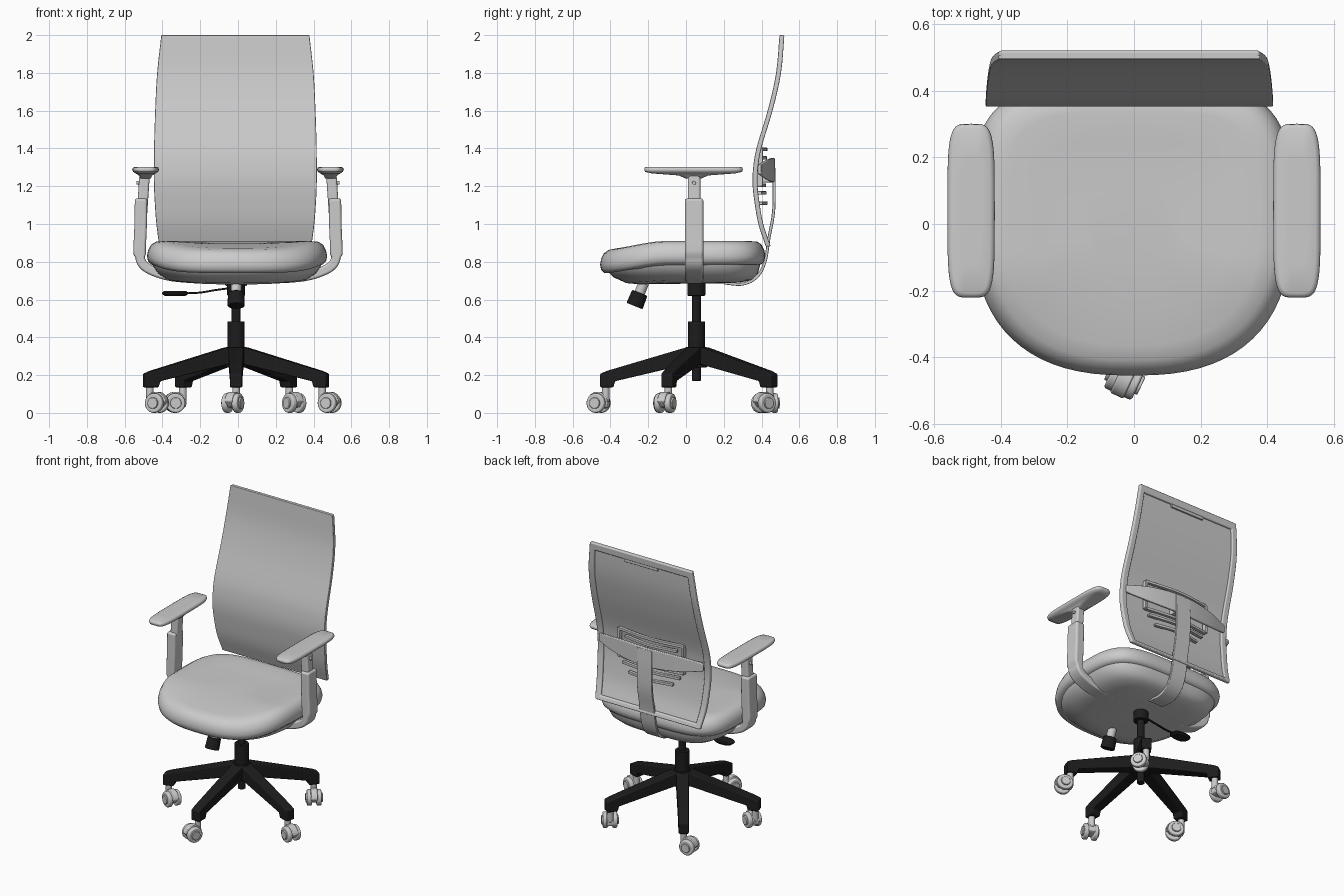
import bpy, bmesh, math
from mathutils import Vector as V

if "Cube" in bpy.data.objects:
    bpy.data.objects.remove(bpy.data.objects["Cube"])

black = bpy.data.materials.new("black_plastic")
black.diffuse_color = (0.012, 0.012, 0.012, 1)
black.use_nodes = True
black.node_tree.nodes["Principled BSDF"].inputs["Base Color"].default_value = black.diffuse_color
CX, CY = -0.01, 0.055  # column axis


def finish(name, bm, mat=None, bevel=0, angle=35):
    bmesh.ops.recalc_face_normals(bm, faces=bm.faces)
    me = bpy.data.meshes.new(name)
    bm.to_mesh(me)
    bm.free()
    for p in me.polygons:
        p.use_smooth = True
    me.set_sharp_from_angle(angle=math.radians(angle))
    ob = bpy.data.objects.new(name, me)
    bpy.context.collection.objects.link(ob)
    if mat:
        me.materials.append(mat)
    if bevel:
        add_bevel(ob, bevel)
    return ob


def add_bevel(ob, width):
    m = ob.modifiers.new("bevel", 'BEVEL')
    m.width, m.segments, m.harden_normals = width, 3, True
    m.limit_method, m.angle_limit = 'ANGLE', math.radians(40)


def loft(name, rings, mat=None, bevel=0, angle=35):
    bm = bmesh.new()
    vs = [[bm.verts.new(p) for p in r] for r in rings]
    n = len(vs[0])
    for a, b in zip(vs, vs[1:]):
        for i in range(n):
            bm.faces.new((a[i], a[(i + 1) % n], b[(i + 1) % n], b[i]))
    bm.faces.new(vs[0])
    bm.faces.new(vs[-1])
    return finish(name, bm, mat, bevel, angle)


def spline(pts, n=6):
    pts = [V(p) for p in pts]
    e = [2 * pts[0] - pts[1]] + pts + [2 * pts[-1] - pts[-2]]
    out = []
    for a, b, c, d in zip(e, e[1:], e[2:], e[3:]):
        for k in range(n):
            t = k / n
            out.append(0.5 * (2 * b + (c - a) * t + (2 * a - 5 * b + 4 * c - d) * t * t
                              + (3 * b - a - 3 * c + d) * t ** 3))
    return out + [pts[-1]]


def sweep(name, path, side, width, thick, mat=None, bevel=0.01):
    """Rectangular section along a path; width and thick are functions of 0..1."""
    side, rings, last = V(side), [], len(path) - 1
    for i, p in enumerate(path):
        nrm = (path[min(i + 1, last)] - path[max(i - 1, 0)]).normalized().cross(side)
        w, t = side * width(i / last) / 2, nrm * thick(i / last) / 2
        rings.append([p - w - t, p + w - t, p + w + t, p - w + t])
    return loft(name, rings, mat, bevel)


def rod(name, a, b, r, mat=None, bevel=0.004, r2=None):
    a, b = V(a), V(b)
    q = (b - a).to_track_quat('Z', 'Y')
    rings = [[p + q @ V((rr * math.cos(t), rr * math.sin(t), 0))
              for t in (k * math.tau / 28 for k in range(28))]
             for p, rr in ((a, r), (b, r2 or r))]
    return loft(name, rings, mat, bevel)


def prism(name, pts, half, origin, heading, mat=None, bevel=0.006):
    """Side profile (r, z) turned to a heading, with half width given by r."""
    d = V((math.cos(heading), math.sin(heading), 0))
    s, o = V((-d.y, d.x, 0)), V(origin)
    rings = [[o + d * r + s * k * half(r) + V((0, 0, z)) for r, z in pts] for k in (-1, 1)]
    return loft(name, rings, mat, bevel)


def box(name, c, size, bevel=0.004):
    path = [V(c) - V((0, 0, size[2] / 2)), V(c) + V((0, 0, size[2] / 2))]
    return sweep(name, path, (1, 0, 0), lambda t: size[0], lambda t: size[1], None, bevel)


def oval(a, front, back, nf, nb, count=72):
    out = []
    for k in range(count):
        t = k * math.tau / count
        c, s = math.cos(t), math.sin(t)
        n, b = (nb, back) if s > 0 else (nf, front)
        out.append((a * math.copysign(abs(c) ** (2 / n), c),
                    b * math.copysign(abs(s) ** (2 / n), s)))
    return out


# seat cushion and shell, both dropping towards the front
def seat_rings(table, drop):
    rings = []
    for sc, z, dy in table:
        ring = []
        for x, y in oval(0.477, 0.455, 0.42, 2.5, 4):
            f = min(max((-y * sc - 0.1) / 0.35, 0), 1)
            ring.append(V((x * sc - 0.005, y * sc + dy, z - drop * f * f * (3 - 2 * f))))
        rings.append(ring)
    return rings


loft("seat_cushion", seat_rings([(.3, .9, 0), (.6, .904, 0), (.8, .91, 0), (.9, .906, 0),
     (.955, .89, 0), (.988, .86, 0), (1, .83, 0), (.988, .803, 0), (.95, .785, 0)], .045), angle=60)
loft("seat_shell", seat_rings([(.95, .81, 0), (.93, .775, 0), (.87, .735, .015),
     (.76, .703, .03), (.6, .69, .03), (.3, .684, .02)], .02), angle=60)

# backrest: thin panel plus raised rear frame, sharing one curved grid
profile = spline([(.423, .88, .402), (.383, 1.0, .418), (.362, 1.12, .427), (.352, 1.22, .431),
                  (.358, 1.32, .431), (.378, 1.42, .43), (.435, 1.61, .424),
                  (.477, 1.8, .414), (.495, 2.0, .392)], 4)


def backrest(name, thick, border_only, bevel):
    cols = [-1, -.9, -.6, -.3, 0, .3, .6, .9, 1]
    bm = bmesh.new()
    g = [[bm.verts.new((CX - .004 + c * p.z, p.x, p.y)) for c in cols] for p in profile]
    for j in range(len(g) - 1):
        for i in range(len(cols) - 1):
            if not border_only or i in (0, len(cols) - 2) or j in (0, len(g) - 2):
                bm.faces.new((g[j][i], g[j][i + 1], g[j + 1][i + 1], g[j + 1][i]))
    for v in [v for v in bm.verts if not v.link_faces]:
        bm.verts.remove(v)
    ext = bmesh.ops.extrude_face_region(bm, geom=bm.faces[:], use_keep_orig=True)
    bmesh.ops.translate(bm, vec=(0, thick, 0),
                        verts=[e for e in ext["geom"] if isinstance(e, bmesh.types.BMVert)])
    return finish(name, bm, None, bevel)


backrest("back_panel", 0.012, False, 0.004)
backrest("back_frame", 0.026, True, 0.008)
box("frame_top_tab", (CX, .502, 1.945), (.26, .02, .03))

# rear support: spine, wing and lumbar slats
spine = spline([(CX, .463, 1.34), (CX, .467, 1.2), (CX, .463, 1.06), (CX, .44, .93),
                (CX, .418, .8), (CX, .375, .72), (CX, .3, .682), (CX, .2, .688)])
sweep("back_spine", spine, (1, 0, 0), lambda t: .115, lambda t: .016, None, .005)
wing = spline([(CX - .4, .388, 1.29), (CX - .22, .435, 1.287), (CX, .46, 1.285),
               (CX + .22, .435, 1.287), (CX + .4, .388, 1.29)])
sweep("back_wing", wing, (0, 0, 1), lambda t: .13 - .08 * abs(2 * t - 1) ** 2,
      lambda t: .02, None, .006)
for z, w, y in [(1.395, .25, .395), (1.35, .2, .392), (1.205, .25, .388), (1.165, .22, .39), (1.11, .17, .395)]:
    slat = spline([(CX - w, y, z), (CX, y + .025, z), (CX + w, y, z)])
    sweep("lumbar_slat", slat, (0, 0, 1), lambda t: .018, lambda t: .022, None, .003)
for s in (-1, 1):
    box("lumbar_side", (CX + s * .245, .392, 1.3), (.02, .03, .2))
box("lumbar_slider", (CX, .425, 1.27), (.1, .06, .1))

# armrests
for s in (-1, 1):
    pad = []
    for sx, sy, z in [(.4, .6, 1.303), (.8, .95, 1.303), (.95, .99, 1.298), (1, 1, 1.287),
                      (.93, .985, 1.276), (.75, .85, 1.268), (.5, .3, 1.257), (.38, .15, 1.24)]:
        pad.append([V((s * .489 + x * sx, .04 + y * sy, z))
                    for x, y in oval(.071, .261, .261, 4.5, 4.5)])
    loft("arm_pad", pad, angle=60)
    sweep("arm_post", [V((s * .512, .043, 1.0)), V((s * .494, .043, 1.265))], (0, 1, 0),
          lambda t: .066, lambda t: .055, None, .012)
    sleeve = spline([(s * .513, .043, 1.135), (s * .516, .043, .98), (s * .52, .043, .84),
                     (s * .5, .043, .783), (s * .44, .043, .747), (s * .35, .043, .722),
                     (s * .22, .043, .71)])
    sweep("arm_sleeve", sleeve, (0, 1, 0), lambda t: .098,
          lambda t: .066 if t < .35 else .05, None, .014)
    rod("arm_button", (s * .5, .043, 1.218), (s * .537, .043, 1.218), .01, None, .002)

# gas column
for name, r, z0, z1 in [("column_foot", .024, .17, .3), ("column_hub", .055, .24, .35),
                        ("column_sleeve", .045, .33, .485), ("column_rod", .024, .48, .64),
                        ("column_cap", .047, .62, .69)]:
    rod(name, (CX, CY, z0), (CX, CY, z1), r, black)

# tension knob
top, axis = V((CX, -.215, .71)), V((0, -.37, -.93))
rod("knob_shaft", top, top + axis * .1, .028)
rod("tension_knob", top + axis * .08, top + axis * .155, .043, black, .006, .046)

# height lever
lever = spline([(CX, CY, .665), (-.12, CY, .65), (-.2, CY, .637), (-.28, CY, .633)])
sweep("lever_wire", lever, (0, 1, 0), lambda t: .012, lambda t: .01, black, .003)
loft("lever_paddle", [[V((-.333 + x * k, CY + y * k, z)) for x, y in oval(.07, .043, .043, 2.6, 2.6, 32)]
     for k, z in [(.85, .644), (1, .637), (1, .63), (.8, .62)]], black)

# five-star base with twin-wheel casters
leg = [(.01, .352), (.06, .345), (.475, .222), (.51, .207), (.51, .135),
       (.44, .135), (.43, .168), (.06, .255), (.01, .25)]
headings = [245, 336, 307, 185, 333]
for k, heading in zip((-90, -18, 54, 126, 198), headings):
    a, h = math.radians(k), math.radians(heading)
    prism("base_leg", leg, lambda r: .042 - .02 * r, (CX, CY, 0), a, black, .007)
    pivot = V((CX + .48 * math.cos(a), CY + .48 * math.sin(a), 0))
    d = V((math.cos(h), math.sin(h), 0))
    axle = V((-d.y, d.x, 0))
    c = pivot + d * .042 + V((0, 0, .052))
    rod("caster_stem", pivot + V((0, 0, .06)), pivot + V((0, 0, .14)), .02)
    arc = [math.radians(10 + 19 * i) for i in range(11)]
    hood = [(.06 * math.cos(t), .06 * math.sin(t)) for t in arc] + [(-.03, -.03), (.03, -.02)]
    prism("caster_hood", hood, lambda r: .022, c, h)
    for s in (-1, 1):
        rod("caster_wheel", c + axle * s * .014, c + axle * s * .046, .052, None, .009)
        rod("wheel_cap", c + axle * s * .04, c + axle * s * .055, .03)
